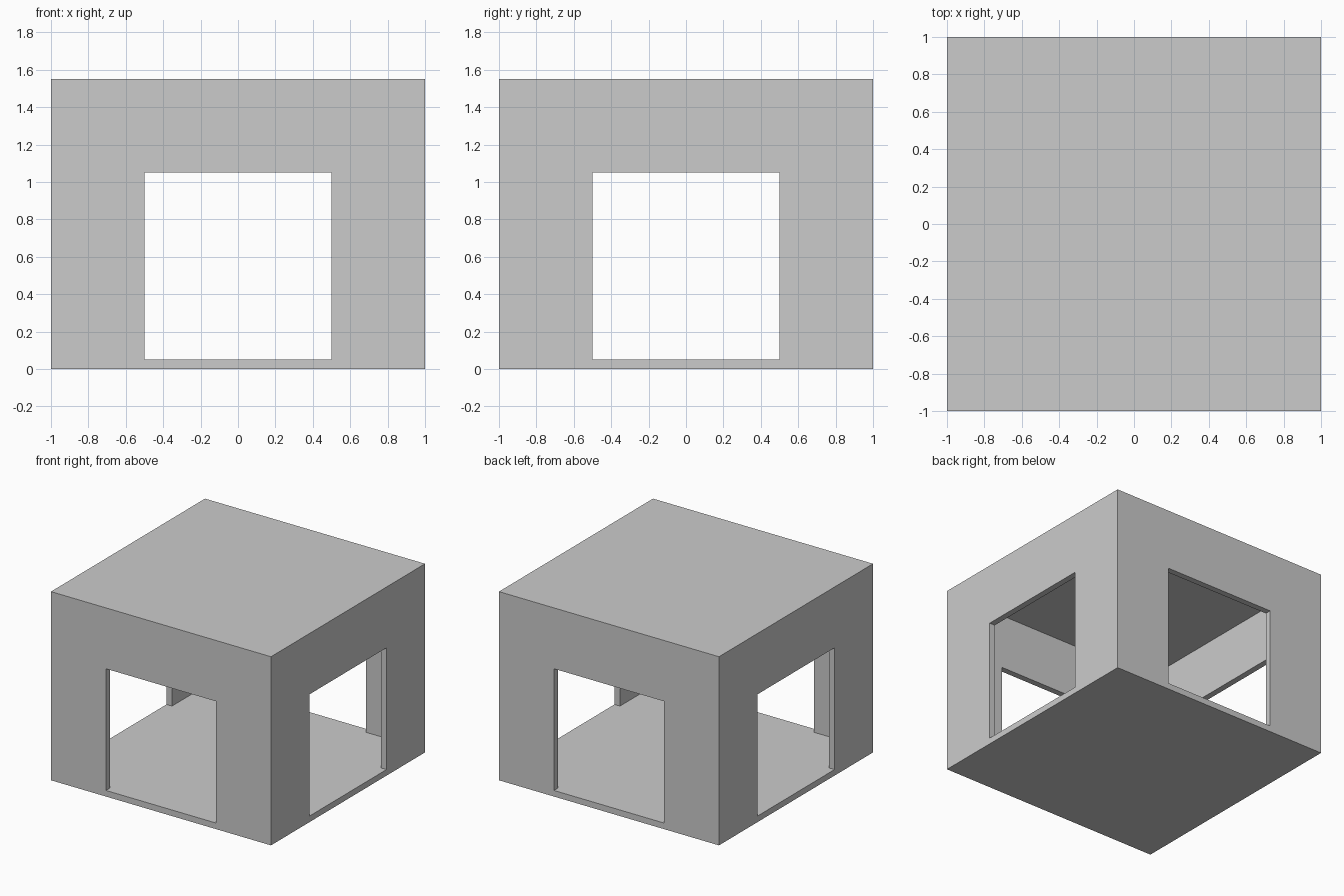
import bpy
import bmesh

if "Cube" in bpy.data.objects:
    bpy.data.objects.remove(bpy.data.objects["Cube"])

T = 0.05          # wall, floor and roof thickness
H = 1.55          # overall height


def box(name, x, y, z0, z1):
    """Box centred on x/y with half sizes x, y, spanning z0..z1."""
    bm = bmesh.new()
    bmesh.ops.create_cube(bm, size=2)
    for v in bm.verts:
        v.co = (v.co.x * x, v.co.y * y, z1 if v.co.z > 0 else z0)
    mesh = bpy.data.meshes.new(name)
    bm.to_mesh(mesh)
    bm.free()
    obj = bpy.data.objects.new(name, mesh)
    bpy.context.collection.objects.link(obj)
    return obj


# Outer block of the pavilion
shell = box("pavilion_shell", 1, 1, 0, H)

# Hollow room, then doorways through front/back and left/right
cutters = [
    box("room_cutter", 1 - T, 1 - T, T, H - T),
    box("front_back_doorway_cutter", 0.5, 1.2, T, 1.05),
    box("left_right_doorway_cutter", 1.2, 0.5, T, 1.05),
]
bpy.context.view_layer.objects.active = shell
for cutter in cutters:
    cutter.hide_render = True
    mod = shell.modifiers.new(cutter.name, 'BOOLEAN')
    mod.operation = 'DIFFERENCE'
    mod.solver = 'EXACT'
    mod.object = cutter
    bpy.ops.object.modifier_apply(modifier=mod.name)
for cutter in cutters:
    bpy.data.objects.remove(cutter)
